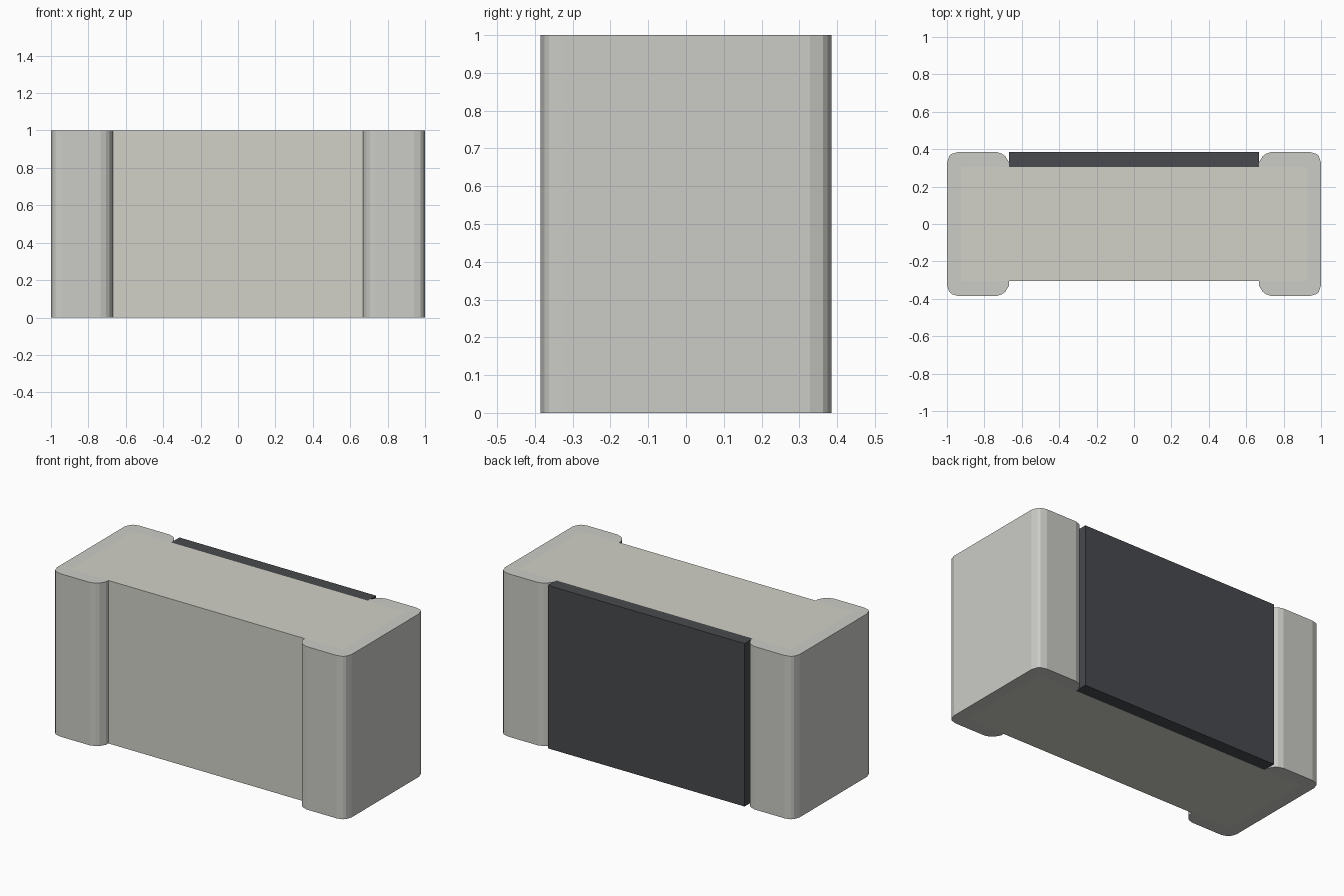
import bpy, bmesh

if "Cube" in bpy.data.objects:
    bpy.data.objects.remove(bpy.data.objects["Cube"])

HEIGHT = 1.0


def material(name, rgb):
    m = bpy.data.materials.new(name)
    m.diffuse_color = (*rgb, 1)
    m.use_nodes = True
    m.node_tree.nodes["Principled BSDF"].inputs["Base Color"].default_value = m.diffuse_color
    return m


def extrude_profile(name, points, mat):
    """Extrude a closed xy outline from z = 0 up to the chip height."""
    bm = bmesh.new()
    face = bm.faces.new([bm.verts.new((x, y, 0)) for x, y in points])
    top = bmesh.ops.extrude_face_region(bm, geom=[face])
    moved = [g for g in top["geom"] if isinstance(g, bmesh.types.BMVert)]
    bmesh.ops.translate(bm, verts=moved, vec=(0, 0, HEIGHT))
    bmesh.ops.recalc_face_normals(bm, faces=bm.faces)
    mesh = bpy.data.meshes.new(name)
    bm.to_mesh(mesh)
    bm.free()
    mesh.materials.append(mat)
    obj = bpy.data.objects.new(name, mesh)
    bpy.context.collection.objects.link(obj)
    return obj


def rectangle(x0, x1, y0, y1):
    return [(x0, y0), (x1, y0), (x1, y1), (x0, y1)]


ceramic = material("ceramic", (0.64, 0.64, 0.58))
metal = material("metal", (0.6, 0.6, 0.57))
dark = material("dark_coating", (0.065, 0.068, 0.075))

# Ceramic block and the dark coating on its back face
extrude_profile("ceramic_body", rectangle(-0.925, 0.925, -0.305, 0.305), ceramic)
extrude_profile("dark_coating", rectangle(-0.667, 0.667, 0.305, 0.385), dark)

# C-shaped end caps with rounded corners, wrapping the block ends
half = [(0.925, 0.305), (0.667, 0.305), (0.667, 0.328), (0.688, 0.362),
        (0.705, 0.375), (0.735, 0.385), (0.94, 0.385), (0.975, 0.375),
        (0.988, 0.362), (1.0, 0.328)]
cap = half + [(x, -y) for x, y in reversed(half)]
for side, sign in (("right", 1), ("left", -1)):
    extrude_profile(side + "_end_cap", [(sign * x, y) for x, y in cap], metal)
